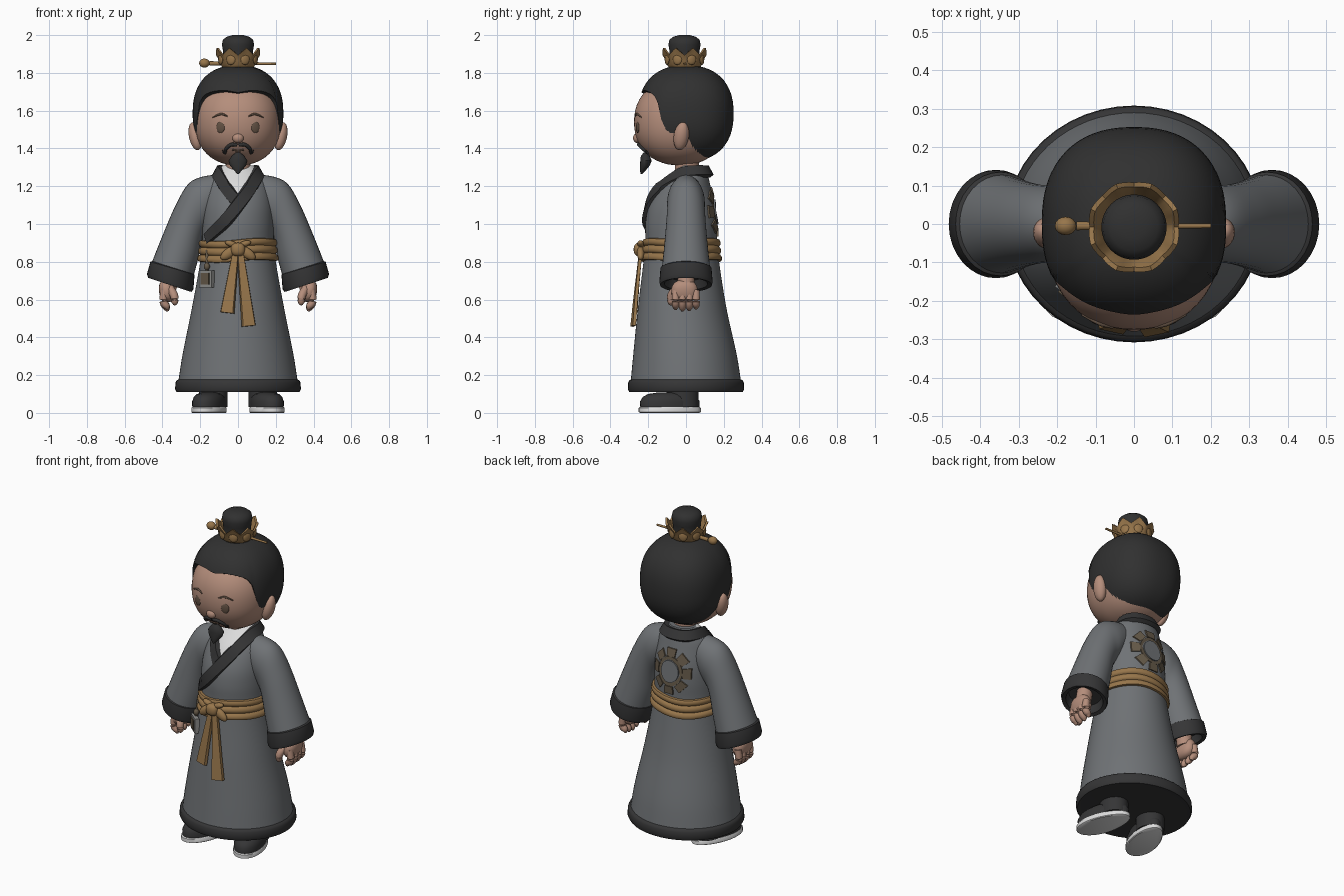
import bpy, bmesh
from math import sin, cos, pi, radians
from mathutils import Vector, Matrix

if "Cube" in bpy.data.objects:
    bpy.data.objects.remove(bpy.data.objects["Cube"])


def material(name, r, g, b):
    m = bpy.data.materials.new(name)
    m.use_nodes = True
    m.diffuse_color = (r, g, b, 1)
    bsdf = m.node_tree.nodes["Principled BSDF"]
    bsdf.inputs["Base Color"].default_value = (r, g, b, 1)
    bsdf.inputs["Roughness"].default_value = 0.8
    return m


SKIN = material("skin", .46, .27, .2)
HAIR = material("hair black", .03, .03, .03)
ROBE = material("robe grey", .16, .17, .18)
TRIM = material("trim charcoal", .036, .036, .037)
GOLD = material("sash gold", .31, .18, .07)
WHITE = material("linen white", .72, .72, .72)
BROWN = material("eye brown", .12, .08, .055)
OLIVE = material("emblem olive", .13, .1, .065)
SILVER = material("pendant silver", .28, .28, .27)


def build(name, verts, faces, *mats):
    me = bpy.data.meshes.new(name)
    me.from_pydata([tuple(v) for v in verts], [], faces)
    bm = bmesh.new()
    bm.from_mesh(me)
    bmesh.ops.recalc_face_normals(bm, faces=bm.faces)
    bm.to_mesh(me)
    bm.free()
    for m in mats:
        me.materials.append(m)
    ob = bpy.data.objects.new(name, me)
    bpy.context.collection.objects.link(ob)
    return ob


def loft(name, rings, *mats, caps=True):
    n = len(rings[0])
    faces = [(i * n + j, i * n + (j + 1) % n, (i + 1) * n + (j + 1) % n, (i + 1) * n + j)
             for i in range(len(rings) - 1) for j in range(n)]
    if caps:
        faces += [tuple(range(n)), tuple(range((len(rings) - 1) * n, len(rings) * n))]
    return build(name, [v for r in rings for v in r], faces, *mats)


def oval(a, b, z, cy=0, cx=0, n=48):
    return [Vector((cx + a * sin(2 * pi * j / n), cy - b * cos(2 * pi * j / n), z)) for j in range(n)]


def sample(table, t):
    # smooth interpolation of table rows (t, values...)
    i = max(k for k in range(len(table) - 1) if k == 0 or table[k][0] <= t)
    p, q = table[i], table[i + 1]
    o, r = table[max(i - 1, 0)], table[min(i + 2, len(table) - 1)]
    h = q[0] - p[0]
    u = min(max((t - p[0]) / h, 0), 1)
    out = []
    for k in range(1, len(p)):
        m0, m1 = (q[k] - o[k]) / (q[0] - o[0]) * h, (r[k] - p[k]) / (r[0] - p[0]) * h
        out.append((2*u**3 - 3*u*u + 1) * p[k] + (u**3 - 2*u*u + u) * m0
                   + (3*u*u - 2*u**3) * q[k] + (u**3 - u*u) * m1)
    return out


def smooth_path(pts, steps=5):
    table = [(i, *p) for i, p in enumerate(pts)]
    return [sample(table, i / steps) for i in range((len(pts) - 1) * steps + 1)]


def tube(name, pts, mat, n=10):
    # round tube through (x, y, z, radius) points
    path = smooth_path(pts)
    rings = []
    for i, p in enumerate(path):
        d = Vector(path[min(i + 1, len(path) - 1)][:3]) - Vector(path[max(i - 1, 0)][:3])
        q = d.to_track_quat('Z', 'Y')
        rings.append([Vector(p[:3]) + q @ v for v in oval(p[3], p[3], 0, n=n)])
    return loft(name, rings, mat)


def blob(name, c, radii, mat, e=2.0, rot=(0, 0, 0), n=24):
    # ellipsoid, squarer for larger e
    bm = bmesh.new()
    bmesh.ops.create_uvsphere(bm, u_segments=n, v_segments=n // 2, radius=1)
    R = Matrix.Rotation(rot[2], 3, 'Z') @ Matrix.Rotation(rot[1], 3, 'Y') @ Matrix.Rotation(rot[0], 3, 'X')
    for v in bm.verts:
        k = sum(abs(x) ** e for x in v.co) ** (-1 / e)
        v.co = Vector(c) + R @ Vector([x * k * r for x, r in zip(v.co, radii)])
    me = bpy.data.meshes.new(name)
    bm.to_mesh(me)
    bm.free()
    me.materials.append(mat)
    ob = bpy.data.objects.new(name, me)
    bpy.context.collection.objects.link(ob)
    return ob


def box(name, c, size, mat, rot=0):
    R = Matrix.Rotation(rot, 3, 'Z')
    rings = [[Vector(c) + R @ Vector((sx * size[0] / 2, sy * size[1] / 2, sz * size[2] / 2))
              for sx, sy in ((-1, -1), (1, -1), (1, 1), (-1, 1))] for sz in (-1, 1)]
    return loft(name, rings, mat)


# robe body: z, half width, half depth, centre y
BODY = [(.14, .32, .295, 0), (.3, .295, .275, -.005), (.55, .245, .235, -.02), (.8, .2, .2, -.025),
        (.9, .19, .19, -.025), (1.0, .19, .19, -.025), (1.1, .185, .175, -.02), (1.2, .165, .135, -.005),
        (1.26, .135, .1, .015), (1.31, .08, .065, .03)]


def on_body(x, z, off, side=-1):
    a, b, cy = sample(BODY, z)
    return Vector((x, cy + side * (b * max(1 - (x / a) ** 2, .05) ** .5 + off), z))


def strap(name, pts, mat, thick, lift=0.0):
    # flat band lying on the body, points are (x, y, z, half width)
    path = smooth_path(pts)
    verts = []
    for i, p in enumerate(path):
        c = Vector(p[:3])
        t = Vector(path[min(i + 1, len(path) - 1)][:3]) - Vector(path[max(i - 1, 0)][:3])
        a, b, cy = sample(BODY, c.z)
        n = Vector((c.x / a ** 2, (c.y - cy) / b ** 2, 0)).normalized() + Vector((0, 0, lift if c.z > 1.2 else .1))
        w = n.cross(t).normalized()
        nn = t.cross(w).normalized()
        verts += [c + w * p[3] * s + nn * thick * k for s, k in ((-1, -.5), (-.85, .5), (.85, .5), (1, -.5))]
    rings = [verts[i:i + 4] for i in range(0, len(verts), 4)]
    return loft(name, rings, mat)


rows = [.14 + i * (1.31 - .14) / 60 for i in range(61)]
robe = loft("robe", [oval(*sample(BODY, z)[:2], z, sample(BODY, z)[2], n=64) for z in rows], ROBE, WHITE)
for f in robe.data.polygons:
    c = f.center
    if c.y < .01 and c.z > 1.13 and abs(c.x) < (c.z - 1.12) * .75:
        f.material_index = 1
loft("hem_trim", [oval(.32 + o, .295 + o, z) for z, o in
                  ((.18, -.012), (.172, .005), (.16, .011), (.125, .013), (.11, .005), (.112, -.02))], TRIM)

# crossed collar, one band around the neck
front = [(-.165, .92), (-.075, 1.01), (0, 1.1), (.065, 1.19)]
collar = [(*on_body(x, z, .008), .036) for x, z in front]
collar += [(.108, -.03, 1.265, .036), (.108, .05, 1.28, .033), (.07, .105, 1.28, .033), (0, .122, 1.28, .033),
           (-.07, .105, 1.28, .033), (-.108, .05, 1.28, .033), (-.108, -.03, 1.265, .034)]
collar += [(*on_body(x, z, -.003), .034) for x, z in ((-.065, 1.19), (-.01, 1.12))]
strap("collar", collar, TRIM, .025, .55)

# sash, knot and tails
sash = []
for k in range(25):
    z = .80 + .12 * k / 24
    a, b, cy = sample(BODY, z)
    o = -.012 if k in (0, 24) else .006 + .012 * abs(sin(pi * k / 8)) ** .6
    ring = oval(a + o, b + o, z, cy)
    for v in ring:
        v.z += .008 * sin(v.x * 14)
    sash.append(ring)
loft("sash", sash, GOLD)
blob("sash_knot", (0, -.245, .865), (.038, .032, .036), GOLD, 2.5)
for s in (-1, 1):
    blob("bow_loop", (s * .05, -.24, .845), (.05, .02, .026), GOLD, rot=(0, s * .65, 0))
    blob("bow_fold", (s * .035, -.24, .895), (.035, .018, .016), GOLD, rot=(0, -s * .3, 0))
for name, x0, x1, z1 in (("left_tail", .012, .058, .46), ("right_tail", -.012, -.058, .53)):
    tail = [(*on_body(x0 + (x1 - x0) * t, .86 + (z1 - .86) * t, .022), .016 + .022 * t) for t in (0, .33, .66, 1)]
    strap(name, tail, GOLD, .016)

# hanging pendant
p = on_body(-.165, .71, .02)
box("pendant", p, (.085, .025, .09), SILVER, -.7)
box("pendant_inset", p + Vector((-.009, -.011, 0)), (.055, .008, .06), OLIVE, -.7)
tube("pendant_cord", [(*on_body(-.165, z, .022), .008) for z in (.86, .8, .74)], OLIVE)
blob("pendant_bead", on_body(-.165, .775, .025), (.016, .016, .02), OLIVE)

# back emblem: ring with square petals
def emblem_plate(name, outline, mat, off):
    ring = [on_body(x, z, off, 1) for x, z in outline]
    loft(name, [[v - Vector((0, .012, 0)) for v in ring], ring], mat)


EZ = 1.065
def circle(r, n=32):
    return [(r * cos(2 * pi * i / n), EZ + r * 1.1 * sin(2 * pi * i / n)) for i in range(n)]


emblem_plate("emblem_ring", circle(.078), OLIVE, .005)
emblem_plate("emblem_centre", circle(.058), ROBE, .008)
for i in range(8):
    t = i * pi / 4
    corners = [(.08, -.026), (.122, -.03), (.122, .03), (.08, .026)]
    emblem_plate("emblem_petal", [(r * cos(t) - w * sin(t), EZ + 1.08 * (r * sin(t) + w * cos(t)))
                                  for r, w in corners], OLIVE, .009)

# sleeves, cuffs, hands and shoes
def arm_ring(s, xo, zo, xi, zi, d, n=32):
    o, i = Vector((xo * s, 0, zo)), Vector((xi * s, 0, zi))
    return [(o + i) / 2 + (o - i) / 2 * cos(2 * pi * k / n) + Vector((0, d * sin(2 * pi * k / n), 0)) for k in range(n)]


SLEEVE = [(.08, 1.265, .1, 1.06, .08), (.19, 1.25, .15, 1.0, .098), (.265, 1.21, .18, .95, .1),
          (.33, 1.1, .195, .9, .105), (.395, .95, .21, .82, .115), (.455, .8, .235, .725, .128)]
CUFF = [(.45, .805, .24, .74, .12), (.464, .8, .23, .732, .135), (.482, .735, .236, .655, .141),
        (.476, .715, .246, .64, .137), (.455, .715, .265, .65, .115), (.44, .76, .27, .7, .1)]
for s, side in ((1, "left"), (-1, "right")):
    loft(side + "_sleeve", [arm_ring(s, *r) for r in smooth_path(SLEEVE)], ROBE)
    loft(side + "_cuff", [arm_ring(s, *r) for r in CUFF], TRIM)
    tube(side + "_wrist", [(s * .35, 0, .78, .045), (s * .37, 0, .66, .045)], SKIN, 16)
    blob(side + "_palm", (s * .378, -.008, .645), (.04, .07, .06), SKIN, 2.4, (0, s * .15, 0))
    for k in range(4):
        y = -.055 + k * .036
        tip = .535 + .008 * abs(k - 1.3)
        tube(side + "_finger", [(s * .39, y, .65, .02), (s * .395, y, .59, .021), (s * .378, y, tip + .018, .018),
                                (s * .372, y, tip, .006)], SKIN)
    tube(side + "_thumb", [(s * .36, -.05, .66, .022), (s * .338, -.078, .62, .022), (s * .335, -.08, .585, .018),
                           (s * .337, -.078, .57, .005)], SKIN)

    turn = Matrix.Translation((s * .15, -.085, 0)) @ Matrix.Rotation(s * radians(16), 4, 'Z')
    for name, mat, prof in (("_sole", WHITE, ((0, .95), (.004, 1), (.026, 1), (.03, .97))),
                            ("_shoe", TRIM, ((.028, .95), (.06, .96), (.085, .87), (.1, .7), (.108, .4)))):
        rings = []
        for z, k in prof:
            rings.append([turn @ Vector((v.x * (1 - .6 * v.y), v.y, z))
                          for v in oval(.084 * k, .17 * k, 0, n=32)])
        loft(side + name, rings, mat)
    ankle = turn @ Vector((0, .07, 0))
    loft(side + "_leg", [oval(.076, .085, z, ankle.y, ankle.x, 24) for z in (.03, .3)], TRIM)

# head and face
HC, HR, HE = Vector((0, -.03, 1.54)), (.228, .245, .23), 2.2
blob("head", HC, HR, SKIN, HE, n=48)
loft("neck", [oval(.066, .064, z, .005, n=24) for z in (1.22, 1.38)], SKIN)


def on_face(x, z, off=0.0):
    k = max(1 - abs(x / HR[0]) ** HE - abs((z - HC.z) / HR[2]) ** HE, 0)
    return Vector((x, HC.y - HR[1] * k ** (1 / HE) - off, z))


blob("nose", on_face(0, 1.455, -.004), (.03, .022, .026), SKIN)
for s in (-1, 1):
    blob("ear", (s * .226, -.025, 1.465), (.034, .04, .076), SKIN, rot=(-.15, s * .2, 0))
    blob("eye", on_face(s * .092, 1.512, -.002), (.023, .007, .03), BROWN, rot=(0, 0, s * .3))
    tube("eyebrow", [(*on_face(s * x, z, .001), r) for x, z, r in
                     ((.055, 1.57, .003), (.09, 1.582, .006), (.135, 1.565, .003))], BROWN)
    tube("moustache", [(*on_face(s * x, z, .004), r) for x, z, r in
                       ((.004, 1.418, .009), (.035, 1.42, .01), (.062, 1.4, .009), (.07, 1.375, .007),
                        (.082, 1.39, .003))], HAIR)
tube("mouth", [(*on_face(x, z, .001), .005) for x, z in ((-.03, 1.393), (0, 1.388), (.03, 1.393))], BROWN)
loft("goatee", [oval(a, b, z, y, n=20) for z, a, b, y in
                ((1.378, .012, .012, -.212), (1.36, .034, .024, -.215), (1.335, .05, .03, -.212),
                 (1.31, .043, .026, -.217), (1.285, .022, .016, -.228), (1.265, .004, .004, -.236))], HAIR)

# hair cap: azimuth from the front, angle of the hairline from the top
LINE = [(0, 65), (20, 63), (45, 68), (55, 78), (61, 100), (68, 112), (85, 112), (95, 122), (108, 145),
        (135, 160), (180, 164)]
hair = []
for i in range(27):
    row = []
    for j in range(72):
        az = 2 * pi * j / 72
        end = radians(sample(LINE, min(j, 72 - j) * 5)[0])
        th = end * (.01 + .99 * min(i, 24) / 24)
        d = Vector((sin(th) * sin(az), -sin(th) * cos(az), cos(th)))
        k = sum(abs(x) ** 2.35 for x in d) ** (-1 / 2.35) * (1, .95, .7)[max(i - 24, 0)]
        row.append(Vector((d.x * .24 * k, d.y * .252 * k, 1.585 + d.z * .255 * k)))
    hair.append(row)
loft("hair", hair, HAIR)

# topknot, crown and hairpin
loft("topknot", [oval(r, r, z, -.008, n=32) for z, r in
                 ((1.82, .085), (1.88, .076), (1.92, .08), (1.95, .085), (1.975, .08), (1.99, .062), (2, .03))], HAIR)
crown = []
for t, r in ((0, .084), (.2, .094), (.5, .098), (1, .116), (1, .104), (.5, .086), (0, .076)):
    ring = oval(r, r, 0, -.008, n=64)
    for j, v in enumerate(ring):
        wave = 1 - abs((j % 8) - 4) / 4
        v.z = 1.832 + t * (.062 + .038 * wave)
        v.xy = v.xy * (1 + .05 * t * wave)
    crown.append(ring)
loft("crown", crown, GOLD, caps=False)
for i in range(8):
    t = (i + .5) * pi / 4
    blob("crown_petal", (.1 * sin(t), -.008 - .1 * cos(t), 1.872), (.026, .009, .03), GOLD, rot=(0, 0, t), n=12)
tube("hairpin", [(-.15, -.005, 1.85, .012), (0, -.005, 1.85, .009), (.2, -.005, 1.848, .006)], GOLD)
blob("hairpin_head", (-.178, -.005, 1.852), (.028, .024, .024), GOLD, n=16)

bpy.ops.object.select_all(action='DESELECT')
for ob in bpy.context.collection.objects:
    if ob.type == 'MESH':
        ob.select_set(True)
        bpy.context.view_layer.objects.active = ob
bpy.ops.object.shade_smooth_by_angle(angle=radians(40))
